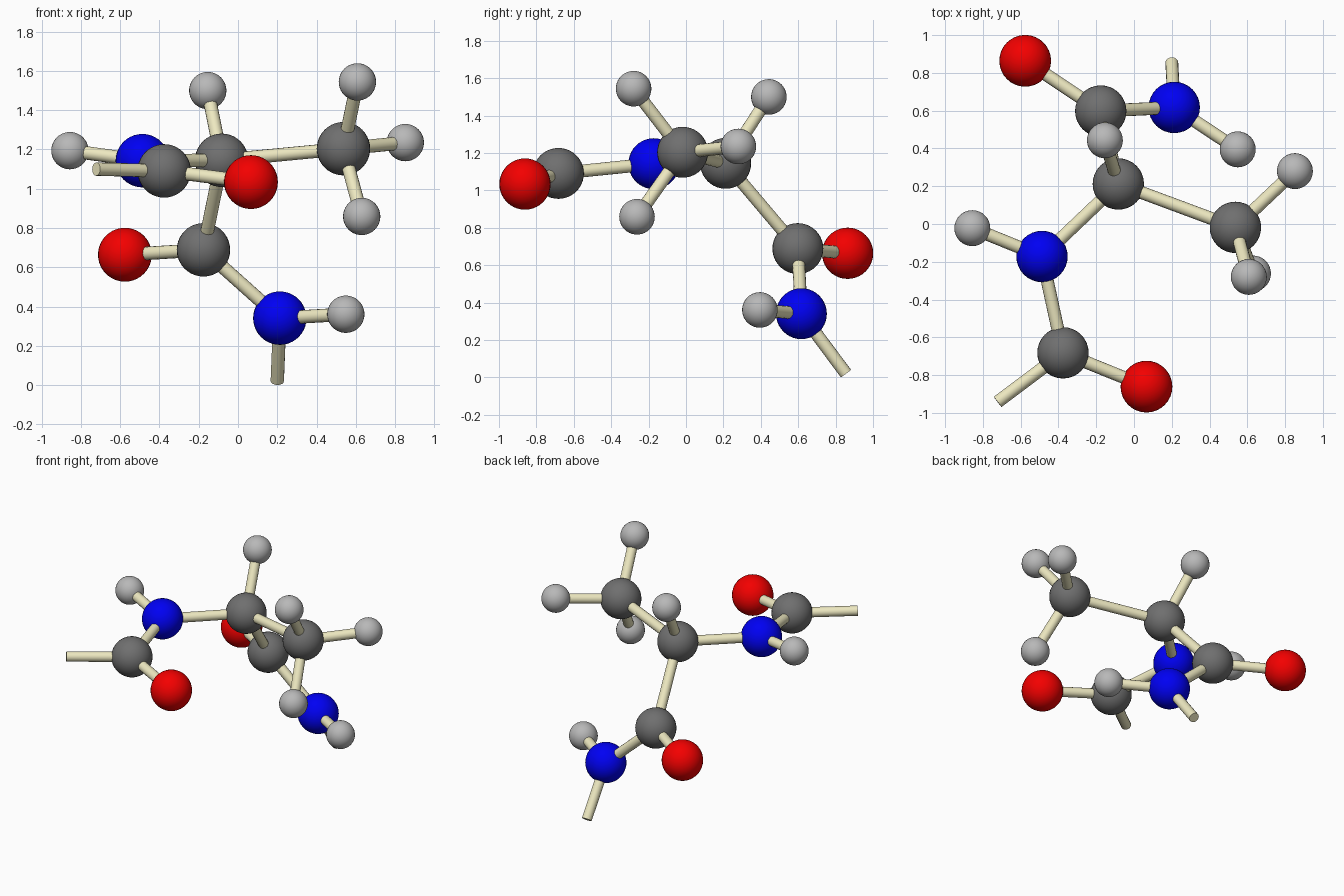
import bpy
from mathutils import Vector

if "Cube" in bpy.data.objects:
    bpy.data.objects.remove(bpy.data.objects["Cube"])


def material(name, rgb):
    m = bpy.data.materials.new(name)
    m.diffuse_color = (*rgb, 1)
    m.use_nodes = True
    m.node_tree.nodes["Principled BSDF"].inputs["Base Color"].default_value = m.diffuse_color
    return m


MATS = {
    "carbon": material("carbon_grey", (0.16, 0.16, 0.16)),
    "hydrogen": material("hydrogen_pale_grey", (0.48, 0.48, 0.48)),
    "nitrogen": material("nitrogen_blue", (0.0, 0.0, 0.9)),
    "oxygen": material("oxygen_red", (0.9, 0.0, 0.0)),
    "bond": material("bond_cream", (0.85, 0.81, 0.53)),
}
RADIUS = {"carbon": 0.136, "hydrogen": 0.095, "nitrogen": 0.136, "oxygen": 0.137}
BOND_RADIUS = 0.034

# Atom centres
ATOMS = {
    "carbon_alpha": (-0.083, 0.212, 1.145),
    "carbon_methyl": (0.537, -0.018, 1.204),
    "carbon_front": (-0.376, -0.682, 1.091),
    "carbon_back": (-0.176, 0.598, 0.689),
    "nitrogen_front": (-0.487, -0.172, 1.143),
    "nitrogen_back": (0.213, 0.617, 0.341),
    "oxygen_front": (0.066, -0.861, 1.034),
    "oxygen_back": (-0.576, 0.864, 0.664),
    "hydrogen_alpha": (-0.154, 0.443, 1.50),
    "hydrogen_front": (-0.856, -0.022, 1.194),
    "hydrogen_back": (0.549, 0.395, 0.361),
    "hydrogen_methyl_top": (0.608, -0.28, 1.544),
    "hydrogen_methyl_side": (0.852, 0.28, 1.235),
    "hydrogen_methyl_low": (0.63, -0.262, 0.859),
}
# Open ends where the chain is cut
ENDS = {"front_end": (-0.722, -0.942, 1.10), "back_end": (0.20, 0.855, 0.021)}

BONDS = [
    ("carbon_alpha", "carbon_methyl"), ("carbon_alpha", "carbon_back"),
    ("carbon_alpha", "nitrogen_front"), ("carbon_alpha", "hydrogen_alpha"),
    ("nitrogen_front", "carbon_front"), ("nitrogen_front", "hydrogen_front"),
    ("carbon_front", "oxygen_front"), ("carbon_front", "front_end"),
    ("carbon_back", "oxygen_back"), ("carbon_back", "nitrogen_back"),
    ("nitrogen_back", "hydrogen_back"), ("nitrogen_back", "back_end"),
    ("carbon_methyl", "hydrogen_methyl_top"),
    ("carbon_methyl", "hydrogen_methyl_side"),
    ("carbon_methyl", "hydrogen_methyl_low"),
]


def finish(name, mat):
    ob = bpy.context.object
    ob.name = name
    ob.data.materials.append(MATS[mat])
    bpy.ops.object.shade_smooth_by_angle()


# Atoms
for name, pos in ATOMS.items():
    kind = name.split("_")[0]
    bpy.ops.mesh.primitive_uv_sphere_add(segments=32, ring_count=20,
                                         radius=RADIUS[kind], location=pos)
    finish(name, kind)

# Bonds between atom centres
points = {k: Vector(v) for k, v in {**ATOMS, **ENDS}.items()}
for a, b in BONDS:
    axis = points[b] - points[a]
    bpy.ops.mesh.primitive_cylinder_add(
        vertices=16, radius=BOND_RADIUS, depth=axis.length,
        location=(points[a] + points[b]) / 2,
        rotation=axis.to_track_quat('Z', 'Y').to_euler())
    finish(f"bond_{a}_to_{b}", "bond")
